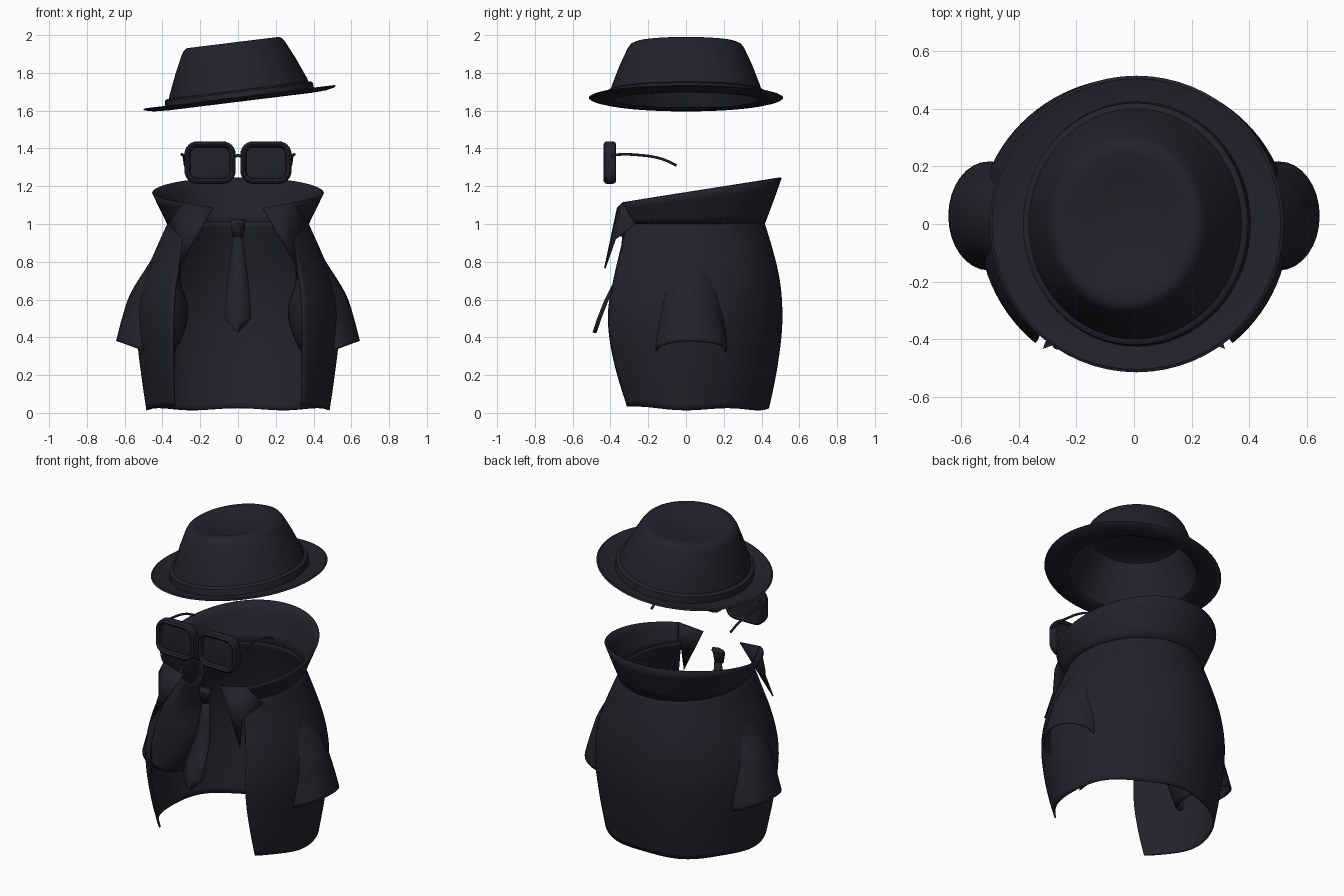
import bpy, bmesh, math
from mathutils import Matrix

if "Cube" in bpy.data.objects:
    bpy.data.objects.remove(bpy.data.objects["Cube"])

cloth = bpy.data.materials.new("midnight_navy")
cloth.diffuse_color = (0.016, 0.016, 0.025, 1)
cloth.use_nodes = True
cloth.node_tree.nodes["Principled BSDF"].inputs["Base Color"].default_value = cloth.diffuse_color


def finish(name, bm, thickness=0, angle=35):
    """Turn a bmesh into a named, shaded object."""
    bmesh.ops.recalc_face_normals(bm, faces=bm.faces[:])
    me = bpy.data.meshes.new(name)
    bm.to_mesh(me)
    bm.free()
    me.materials.append(cloth)
    ob = bpy.data.objects.new(name, me)
    bpy.context.collection.objects.link(ob)
    bpy.ops.object.select_all(action='DESELECT')
    ob.select_set(True)
    bpy.context.view_layer.objects.active = ob
    bpy.ops.object.shade_smooth_by_angle(angle=math.radians(angle))
    if thickness:
        mod = ob.modifiers.new("thickness", 'SOLIDIFY')
        mod.thickness = thickness
        mod.offset = 0
    return ob


def loft(name, rings, closed=True, cap=False, thickness=0, angle=35):
    """Skin a sequence of equal-length point rings."""
    bm = bmesh.new()
    rows = [[bm.verts.new(p) for p in r] for r in rings]
    n = len(rows[0])
    for a, b in zip(rows, rows[1:]):
        for i in range(n if closed else n - 1):
            j = (i + 1) % n
            bm.faces.new((a[i], a[j], b[j], b[i]))
    if cap:
        bm.faces.new(rows[0])
        bm.faces.new(rows[-1])
    return finish(name, bm, thickness, angle)


def tube(name, points, radius):
    cu = bpy.data.curves.new(name, 'CURVE')
    cu.dimensions = '3D'
    cu.bevel_depth = radius
    cu.bevel_resolution = 2
    cu.use_fill_caps = True
    sp = cu.splines.new('BEZIER')
    sp.bezier_points.add(len(points) - 1)
    for bp, p in zip(sp.bezier_points, points):
        bp.co = p
        bp.handle_left_type = bp.handle_right_type = 'AUTO'
    cu.materials.append(cloth)
    ob = bpy.data.objects.new(name, cu)
    bpy.context.collection.objects.link(ob)
    return ob


def smooth_rows(rows, steps=4):
    """Catmull-Rom interpolation between profile rows."""
    out = []
    for i in range(len(rows) - 1):
        p0, p1 = rows[max(i - 1, 0)], rows[i]
        p2, p3 = rows[i + 1], rows[min(i + 2, len(rows) - 1)]
        for s in range(steps):
            t = s / steps
            out.append([0.5 * (2 * b + (c - a) * t + (2 * a - 5 * b + 4 * c - d) * t * t
                               + (3 * b - a - 3 * c + d) * t ** 3)
                        for a, b, c, d in zip(p0, p1, p2, p3)])
    return out + [list(rows[-1])]


def open_ring(rx, back, front, gap, z_of, n=72):
    """Oval arc with a gap of half-width `gap` at the front."""
    a0 = math.asin(gap / rx)
    ring = []
    for i in range(n + 1):
        a = a0 + (2 * math.pi - 2 * a0) * i / n
        c = math.cos(a)
        y = -(front if c > 0 else back) * c
        ring.append((rx * math.sin(a), y, z_of(a, y)))
    return ring


# Hat: one oval lathe (lining, brim, band, crown, dented top), tilted sideways
hat_profile = [
    (.01, .01, .25), (.20, .23, .265), (.25, .28, .25), (.36, .39, .0), (.39, .41, -.012),
    (.46, .465, -.008), (.505, .505, .002), (.515, .515, .009), (.505, .505, .014),
    (.46, .465, .004), (.398, .425, .0), (.394, .42, .04), (.386, .412, .047),
    (.372, .40, .049), (.366, .394, .07), (.32, .352, .18), (.277, .31, .27),
    (.262, .293, .293), (.245, .272, .303), (.215, .24, .303), (.13, .15, .278),
    (.06, .07, .268), (.01, .01, .266)]
hat = loft("hat", [[(rx * math.cos(t), ry * math.sin(t), z)
                    for t in (2 * math.pi * i / 64 for i in range(64))]
                   for rx, ry, z in hat_profile], cap=True)
hat.matrix_world = Matrix.Translation((.01, 0, 1.66)) @ Matrix.Rotation(math.radians(-7), 4, 'Y')

# Coat body: barrel open down the front, wavy hem (z, rx, back, front, gap)
coat_rows = smooth_rows([
    (.02, .48, .435, .432, .335), (.2, .507, .472, .49, .34), (.4, .53, .50, .525, .34),
    (.55, .53, .505, .53, .338), (.7, .497, .492, .505, .325), (.85, .437, .458, .465, .29),
    (1.01, .365, .41, .42, .25)])


def hem(z):
    fade = max(0, 1 - z / .35)
    return lambda a, y: z + fade * (.006 * math.cos(6 * a) + .045 * max(0, -y / .43 - .1) ** 2)


loft("coat_body", [open_ring(rx, b, f, g, hem(z)) for z, rx, b, f, g in coat_rows],
     closed=False, thickness=.01)

# Collar: flared band whose rim rises toward the back
collar = []
for i in range(5):
    t = i / 4
    collar.append(open_ring(.37 + .08 * t, .412 + .09 * t, .42 + .02 * t, .26 + .03 * t,
                            lambda a, y, t=t: 1.0 + t * (.1665 + .157 * y)))
loft("collar", collar, closed=False, thickness=.01)

for side, s in (("left", -1), ("right", 1)):
    # Pointed lapel folded down from the collar end
    bm = bmesh.new()
    a, b, c, d, e = [bm.verts.new((s * x, y, z)) for x, y, z in (
        (.29, -.335, 1.113), (.13, -.362, 1.085), (.315, -.43, .765),
        (.295, -.375, .92), (.37, -.27, 1.0))]
    for f in ((a, b, d), (b, c, d), (a, d, e)):
        bm.faces.new(f)
    finish(side + "_lapel", bm, .008)

    # Sleeve: wide tube from shoulder to slanted cuff
    # (outer x, outer z, inner x, inner z, half depth, centre y)
    rows = smooth_rows([
        (.36, .97, .30, .86, .10, .01), (.46, .80, .31, .70, .142, .012),
        (.565, .63, .268, .55, .165, .02), (.612, .49, .30, .40, .18, .027),
        (.64, .38, .37, .28, .184, .028)])
    rings = []
    for ox, oz, ix, iz, hy, cy in rows:
        ring = []
        for i in range(32):
            t = 2 * math.pi * i / 32
            k = (1 + math.cos(t)) / 2
            ring.append((s * (ix + (ox - ix) * k), cy + hy * math.sin(t), iz + (oz - iz) * k))
        rings.append(ring)
    loft(side + "_sleeve", rings, thickness=.01)

    # Glasses: rounded square rim with inset lens, lofted front to back (inset, y)
    rings = []
    for inset, y in ((.06, -.415), (.032, -.412), (.026, -.428), (.014, -.436), (.003, -.428),
                     (0, -.415), (0, -.388), (.006, -.374), (.018, -.37), (.028, -.38),
                     (.06, -.383)):
        r = max(.07 - inset, .012)
        hx, hz = .136 - inset - r, .113 - inset - r
        ring = []
        for q, (sx, sz) in enumerate(((1, 1), (-1, 1), (-1, -1), (1, -1))):
            for k in range(7):
                t = math.pi / 2 * (q + k / 6)
                ring.append((s * .148 + sx * hx + r * math.cos(t), y,
                             1.325 + sz * hz + r * math.sin(t)))
        rings.append(ring)
    loft(side + "_lens_and_rim", rings, cap=True)
    tube(side + "_temple", [(s * .272, -.40, 1.36), (s * .292, -.375, 1.366),
                            (s * .29, -.25, 1.365), (s * .285, -.13, 1.345),
                            (s * .28, -.05, 1.31)], .007)

tube("glasses_bridge", [(-.025, -.405, 1.355), (0, -.41, 1.362), (.025, -.405, 1.355)], .008)

# Necktie: tapered knot and a blade that swings forward, creased along the centre
knot = [(.036, -.325, 1.02), (.036, -.34, 1.0), (.024, -.34, .935)]
blade = [(.022, -.332, .945), (.042, -.345, .80), (.054, -.375, .70),
         (.064, -.43, .59), (.07, -.465, .50), (.002, -.49, .425)]
for name, rows, thick in (("tie_knot", knot, .025), ("tie_blade", blade, .01)):
    loft(name, [[(-w, y + .012, z), (0, y, z), (w, y + .012, z)] for w, y, z in rows],
         closed=False, thickness=thick)
